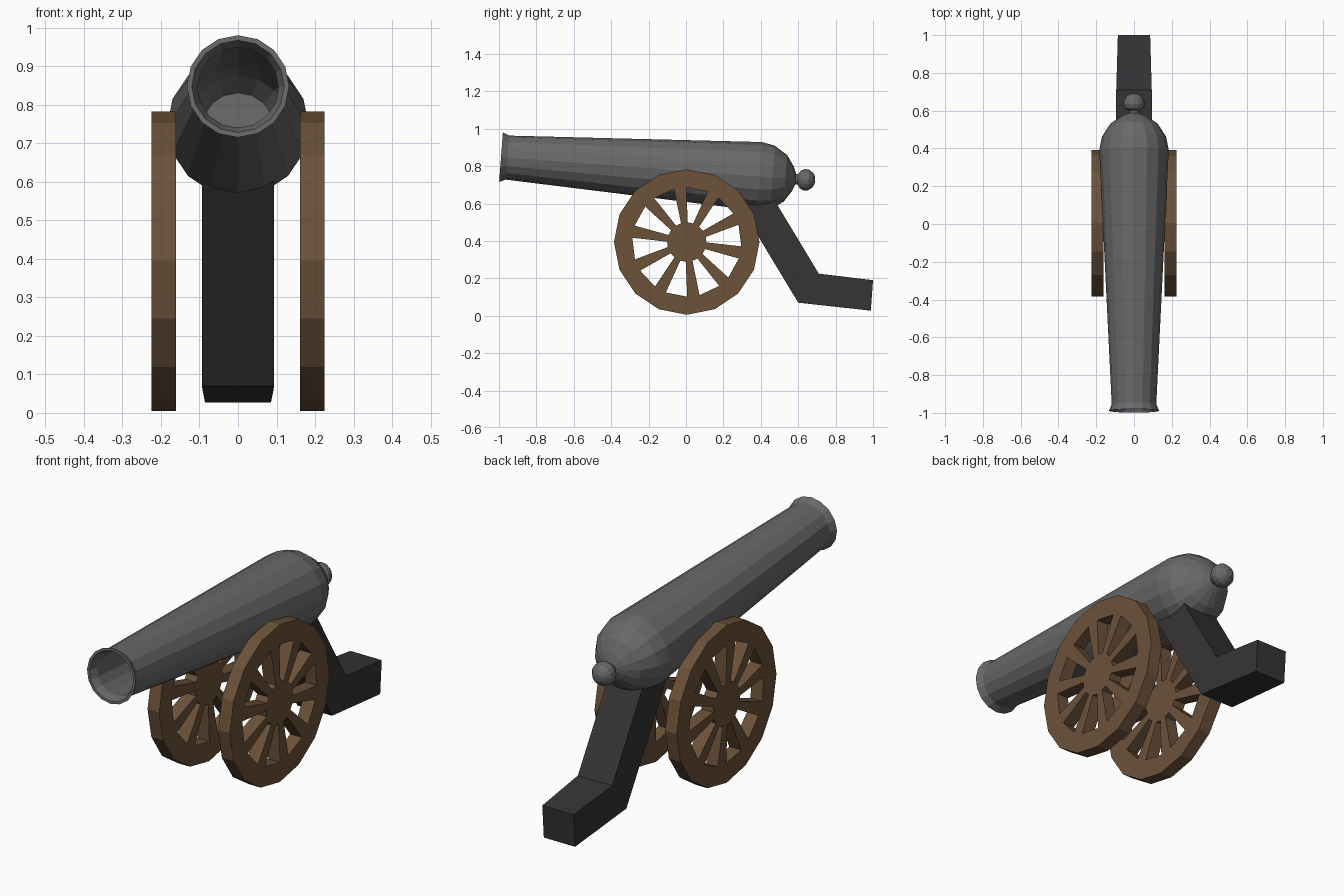
import bpy, bmesh, math
from mathutils import Vector

if "Cube" in bpy.data.objects:
    bpy.data.objects.remove(bpy.data.objects["Cube"])


def material(name, color):
    m = bpy.data.materials.new(name)
    m.diffuse_color = (*color, 1)
    m.use_nodes = True
    m.node_tree.nodes["Principled BSDF"].inputs["Base Color"].default_value = m.diffuse_color
    return m


def finish(name, bm, mat=None):
    bmesh.ops.recalc_face_normals(bm, faces=bm.faces)
    me = bpy.data.meshes.new(name)
    bm.to_mesh(me)
    bm.free()
    ob = bpy.data.objects.new(name, me)
    bpy.context.collection.objects.link(ob)
    if mat:
        me.materials.append(mat)
    return ob


def bridge(bm, a, b):
    n = len(a)
    for i in range(n):
        bm.faces.new((a[i], a[(i + 1) % n], b[(i + 1) % n], b[i]))


def prism(bm, outline, x0, x1):
    """Extrude a (y, z) outline from x0 to x1."""
    a, b = ([bm.verts.new((x, y, z)) for y, z in outline] for x in (x0, x1))
    bridge(bm, a, b)
    bm.faces.new(a)
    bm.faces.new(b)


iron = material("iron", (0.14, 0.14, 0.14))
wood = material("wood", (0.15, 0.085, 0.042))
dark = material("dark_wood", (0.037, 0.034, 0.036))

# Barrel: hollow lathe along a tilted axis, as (distance from muzzle, radius)
tilt = math.radians(4.26)
axis = Vector((0, math.cos(tilt), -math.sin(tilt)))
up = Vector((0, math.sin(tilt), math.cos(tilt)))
muzzle = Vector((0, -0.989, 0.848))
profile = [(1.50, 0.095), (1.44, 0.135), (1.38, 0.152), (0.04, 0.105), (0.0, 0.12),
           (0.0, 0.133), (0.035, 0.118), (1.385, 0.184), (1.455, 0.17),
           (1.525, 0.125), (1.565, 0.065), (1.58, 0.028), (1.592, 0.028),
           (1.605, 0.048), (1.625, 0.057), (1.65, 0.055), (1.672, 0.038), (1.683, 0.018)]
bm = bmesh.new()
rings = []
for t, r in profile:
    ring = []
    for i in range(16):
        a = math.tau * i / 16
        ring.append(bm.verts.new(muzzle + axis * t + r * (math.cos(a) * up + Vector((math.sin(a), 0, 0)))))
    rings.append(ring)
for a, b in zip(rings, rings[1:]):
    bridge(bm, a, b)
bm.faces.new(rings[0])
bm.faces.new(rings[-1])
finish("barrel", bm, iron)

# Trail: bent beam, slightly narrower at the rear end
bm = bmesh.new()
prism(bm, [(0.28, 0.60), (0.60, 0.07), (0.988, 0.027), (1.0, 0.19), (0.71, 0.225), (0.46, 0.64)], -0.094, 0.094)
for v in bm.verts:
    if v.co.y > 0.9:
        v.co.x *= 0.91
finish("trail", bm, dark)

# Wheels: 16-sided disc with ten openings, mirrored across x
cy, cz = 0.004, 0.394


def polar(r, deg):
    a = math.radians(deg)
    return cy + r * math.sin(a), cz + r * math.cos(a)


bm = bmesh.new()
prism(bm, [polar(0.389, 22.5 * i) for i in range(16)], 0.161, 0.225)
wheels = finish("wheels", bm, wood)

bm = bmesh.new()
for i in range(10):
    mid = 11 + 36 * i
    prism(bm, [polar(0.105, mid - 8), polar(0.292, mid - 11.5),
               polar(0.292, mid + 11.5), polar(0.105, mid + 8)], 0.1, 0.3)
cutter = finish("spoke_gap_cutter", bm)
cutter.hide_render = True
cutter.display_type = 'WIRE'

cut = wheels.modifiers.new("gaps", 'BOOLEAN')
cut.operation = 'DIFFERENCE'
cut.solver = 'EXACT'
cut.object = cutter
wheels.modifiers.new("mirror", 'MIRROR')
